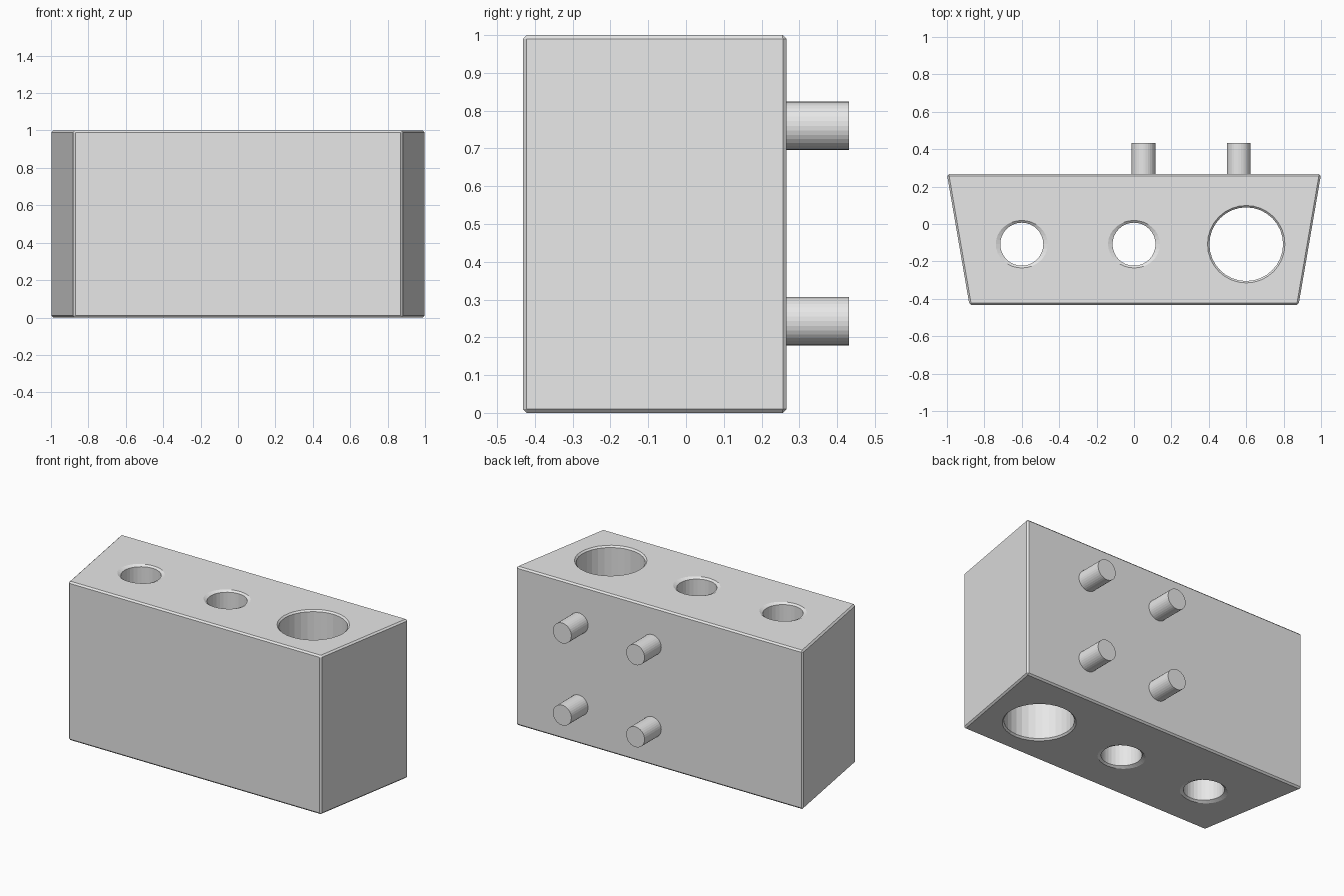
import bpy, bmesh, math

if "Cube" in bpy.data.objects:
    bpy.data.objects.remove(bpy.data.objects["Cube"])

grey = bpy.data.materials.new("light grey")
grey.diffuse_color = (0.8, 0.8, 0.8, 1)
grey.use_nodes = True
grey.node_tree.nodes["Principled BSDF"].inputs["Base Color"].default_value = grey.diffuse_color

SIDES = 32
BACK, FRONT = 0.266, -0.432
CHAMFER = 0.01


def loft(name, rings):
    """Closed solid through a stack of equal-length point rings."""
    bm = bmesh.new()
    loops = [[bm.verts.new(p) for p in ring] for ring in rings]
    n = len(loops[0])
    for a, b in zip(loops, loops[1:]):
        for i in range(n):
            j = (i + 1) % n
            bm.faces.new((a[i], a[j], b[j], b[i]))
    bm.faces.new(loops[0][::-1])
    bm.faces.new(loops[-1])
    bmesh.ops.recalc_face_normals(bm, faces=bm.faces)
    mesh = bpy.data.meshes.new(name)
    bm.to_mesh(mesh)
    bm.free()
    mesh.materials.append(grey)
    obj = bpy.data.objects.new(name, mesh)
    bpy.context.collection.objects.link(obj)
    return obj


def ellipse(cx, cy, z, rx, ry):
    angles = [2 * math.pi * i / SIDES for i in range(SIDES)]
    return [(cx + rx * math.cos(a), cy + ry * math.sin(a), z) for a in angles]


def apply_modifiers(obj):
    bpy.context.view_layer.objects.active = obj
    for mod in list(obj.modifiers):
        bpy.ops.object.modifier_apply(modifier=mod.name)


# Tapered block with small chamfers on every edge
outline = [(-0.88, FRONT), (0.88, FRONT), (1, BACK), (-1, BACK)]
block = loft("block", [[(x, y, z) for x, y in outline] for z in (0, 1)])
bevel = block.modifiers.new("edge chamfer", 'BEVEL')
bevel.width = CHAMFER
bevel.segments = 1
apply_modifiers(block)

# Through holes with chamfered rims: x, radius, rim widening in x and y
for x, r, wx, wy in ((-0.6, 0.115, 0.024, 0.012),
                     (0, 0.115, 0.024, 0.012),
                     (0.6, 0.197, 0.01, 0.01)):
    rings = []
    for z, k in ((-CHAMFER, 2), (CHAMFER, 0), (1 - CHAMFER, 0), (1 + CHAMFER, 2)):
        rings.append(ellipse(x, -0.108, z, r + k * wx, r + k * wy))
    cutter = loft("hole_cutter", rings)
    cutter.hide_render = True
    cut = block.modifiers.new("hole", 'BOOLEAN')
    cut.operation = 'DIFFERENCE'
    cut.solver = 'EXACT'
    cut.object = cutter
    apply_modifiers(block)
    bpy.data.objects.remove(cutter)

# Four round pegs on the back face
for x in (0.05, 0.56):
    for z in (0.243, 0.76):
        rings = []
        for y in (BACK - 0.02, 0.432):
            rings.append([(px, y, pz) for px, pz, _ in ellipse(x, z, 0, 0.064, 0.064)])
        loft("peg", rings)
